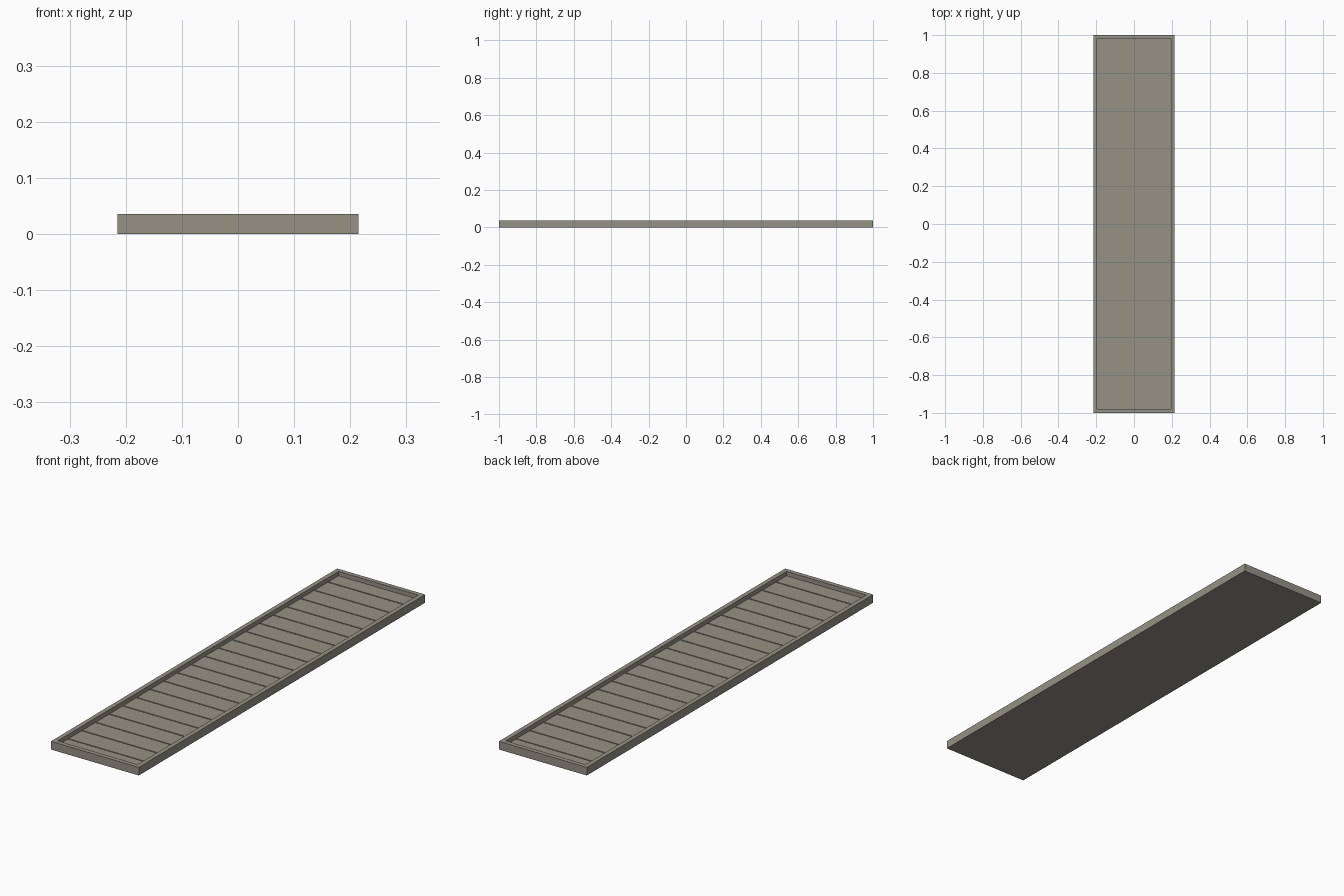
import bpy
import bmesh
from mathutils import Matrix, Vector

WIDTH, LENGTH, HEIGHT = 0.43, 2.0, 0.036
RIM = 0.02
FLOOR_Z, PLANK_Z = 0.012, 0.017
PLANKS, PITCH, GAP = 21, 0.0955, 0.005

default = bpy.data.objects.get("Cube")
if default:
    bpy.data.objects.remove(default, do_unlink=True)

# Weathered grey colour
grey = bpy.data.materials.new("weathered_grey")
grey.use_nodes = True
colour = (0.30, 0.285, 0.235, 1.0)
grey.diffuse_color = colour
bsdf = next(n for n in grey.node_tree.nodes if n.type == "BSDF_PRINCIPLED")
bsdf.inputs["Base Color"].default_value = colour
bsdf.inputs["Roughness"].default_value = 0.8


def add_box(bm, low, high):
    low, high = Vector(low), Vector(high)
    matrix = Matrix.Translation((low + high) / 2) @ Matrix.Diagonal((high - low).to_4d())
    matrix[3][3] = 1.0
    bmesh.ops.create_cube(bm, size=1.0, matrix=matrix)


def finish(bm, name):
    bmesh.ops.recalc_face_normals(bm, faces=bm.faces)
    mesh = bpy.data.meshes.new(name)
    bm.to_mesh(mesh)
    bm.free()
    mesh.materials.append(grey)
    obj = bpy.data.objects.new(name, mesh)
    bpy.context.collection.objects.link(obj)
    return obj


# Frame: slab whose top is inset and sunk, leaving a raised rim
bm = bmesh.new()
add_box(bm, (-WIDTH / 2, -LENGTH / 2, 0), (WIDTH / 2, LENGTH / 2, HEIGHT))
bm.normal_update()
top = max(bm.faces, key=lambda f: f.calc_center_median().z)
bmesh.ops.inset_region(bm, faces=[top], thickness=RIM, use_even_offset=True)
top_panel = bmesh.ops.extrude_discrete_faces(bm, faces=[top])["faces"][0]
bmesh.ops.translate(bm, verts=top_panel.verts, vec=(0, 0, FLOOR_Z - HEIGHT))
finish(bm, "frame")

# Planks: evenly spaced crosswise boards, the end ones trimmed by the rim
inner_x, inner_y = WIDTH / 2 - RIM, LENGTH / 2 - RIM
bm = bmesh.new()
for i in range(PLANKS):
    centre = (i - (PLANKS - 1) / 2) * PITCH
    start = max(centre - (PITCH - GAP) / 2, -inner_y)
    end = min(centre + (PITCH - GAP) / 2, inner_y)
    add_box(bm, (-inner_x, start, FLOOR_Z), (inner_x, end, PLANK_Z))
finish(bm, "planks")
